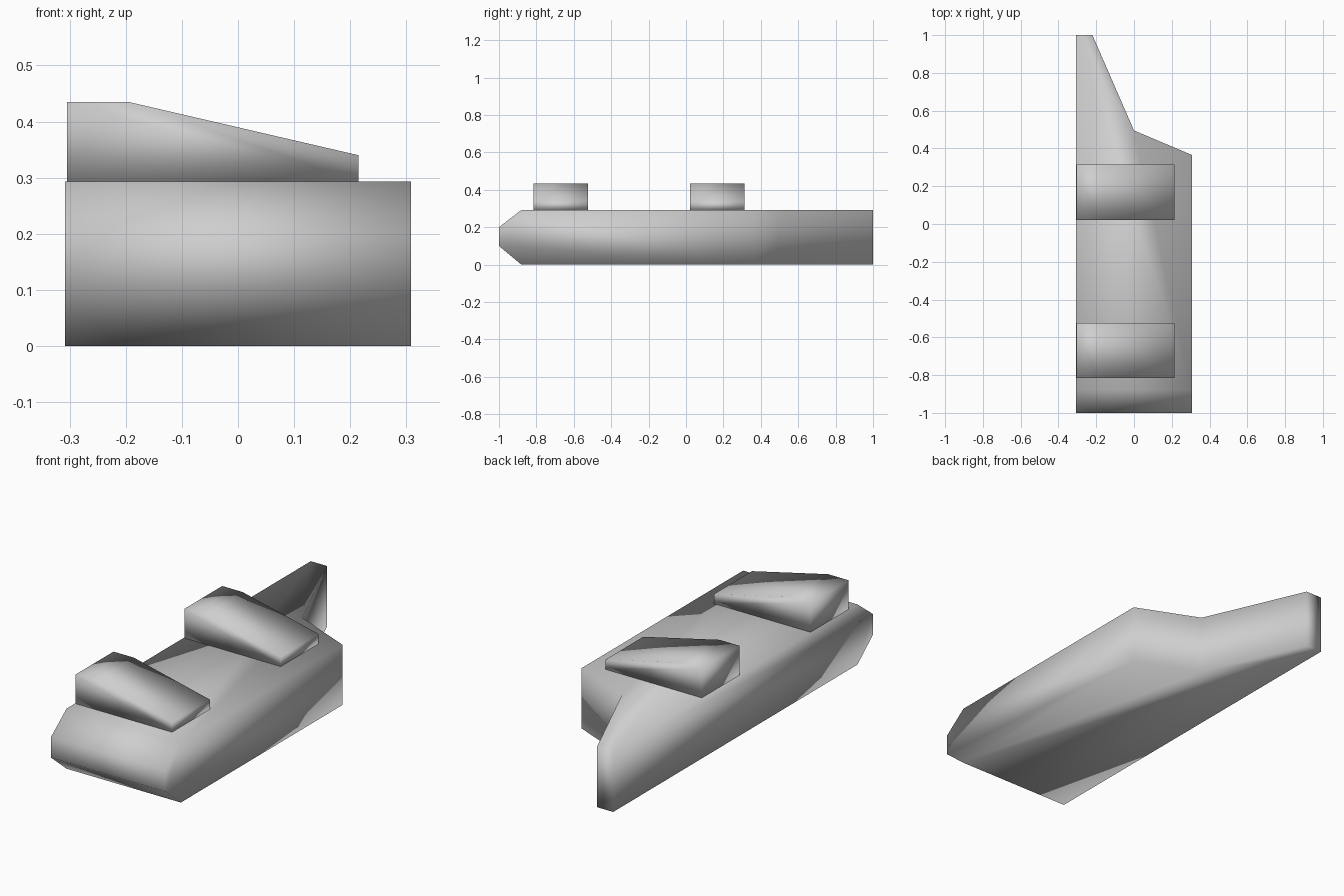
import bpy
import bmesh
from mathutils import Vector

cube = bpy.data.objects.get("Cube")
if cube:
    bpy.data.objects.remove(cube, do_unlink=True)

grey = bpy.data.materials.new("light_grey")
grey.use_nodes = True
colour = (0.62, 0.62, 0.62, 1)
grey.diffuse_color = colour
grey.node_tree.nodes["Principled BSDF"].inputs["Base Color"].default_value = colour


def prism(name, outline, direction, cuts=()):
    """Extrude an outline, slice off corners by planes, and shade it smooth."""
    bm = bmesh.new()
    face = bm.faces.new([bm.verts.new(p) for p in outline])
    extruded = bmesh.ops.extrude_face_region(bm, geom=[face], use_keep_orig=True)
    top = [g for g in extruded["geom"] if isinstance(g, bmesh.types.BMVert)]
    bmesh.ops.translate(bm, verts=top, vec=Vector(direction))
    for point, normal in cuts:
        result = bmesh.ops.bisect_plane(
            bm, geom=bm.verts[:] + bm.edges[:] + bm.faces[:],
            plane_co=point, plane_no=normal, clear_outer=True)
        rim = [g for g in result["geom_cut"] if isinstance(g, bmesh.types.BMEdge)]
        bmesh.ops.contextual_create(bm, geom=rim)
    bmesh.ops.recalc_face_normals(bm, faces=bm.faces[:])
    mesh = bpy.data.meshes.new(name)
    bm.to_mesh(mesh)
    bm.free()
    mesh.materials.append(grey)
    mesh.shade_smooth()
    obj = bpy.data.objects.new(name, mesh)
    bpy.context.collection.objects.link(obj)
    return obj


# Main body: flat slab with a tapering tail on one side and a chamfered nose
HALF, HEIGHT = 0.308, 0.293
plan = [(-HALF, -1), (HALF, -1), (HALF, 0.365), (0, 0.495), (-0.22, 1), (-HALF, 1)]
prism("body_slab", [(x, y, 0) for x, y in plan], (0, 0, HEIGHT),
      cuts=[((0, -1, 0.1), (0, -0.1, -0.12)),
            ((0, -1, 0.2), (0, -0.093, 0.12))])

# Two identical raised blocks, sloping down toward +x
side = [(-0.305, HEIGHT), (0.215, HEIGHT), (0.215, 0.34), (-0.195, 0.435), (-0.305, 0.435)]
for name, start in (("front_block", -0.815), ("rear_block", 0.022)):
    prism(name, [(x, start, z) for x, z in side], (0, 0.292, 0))
